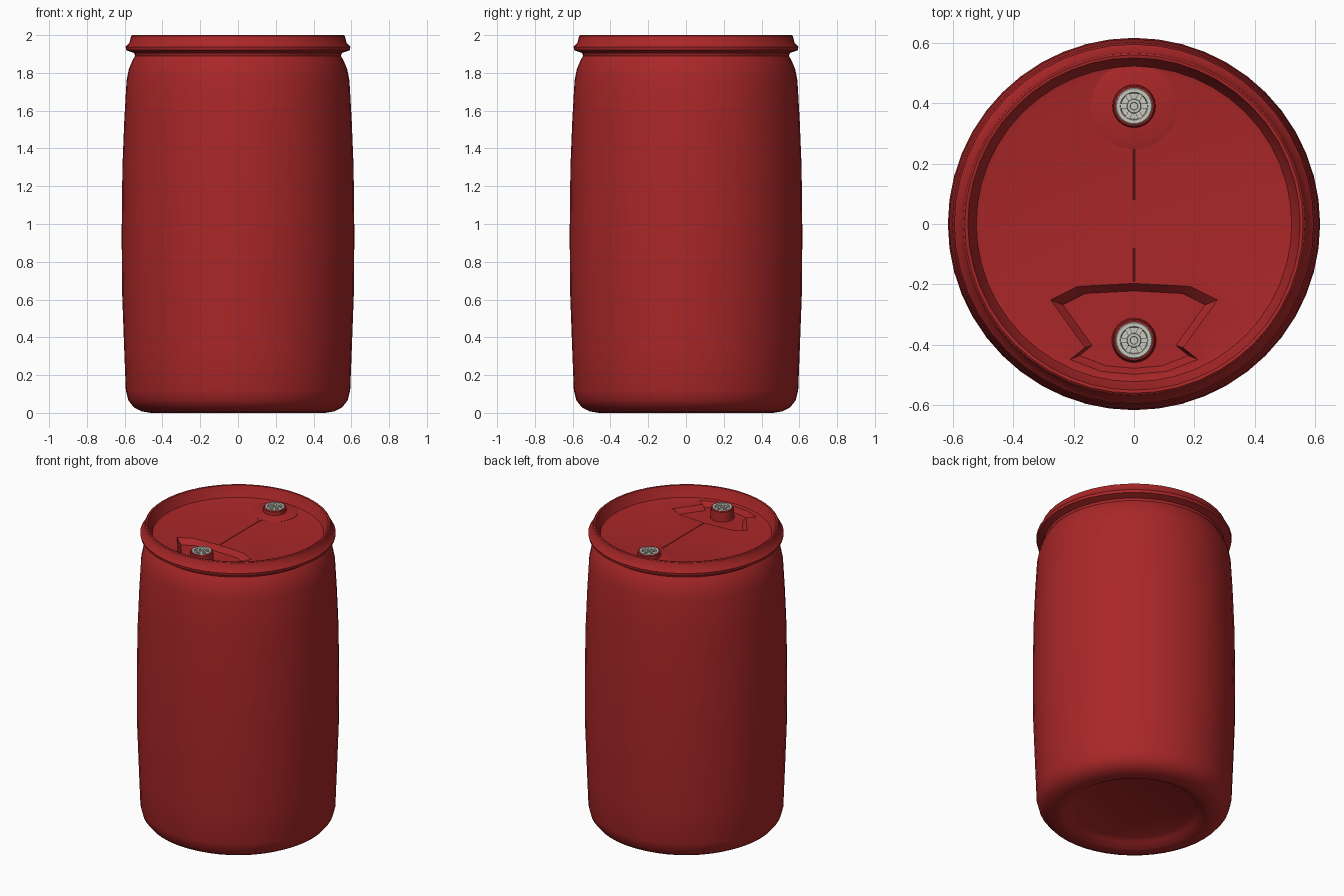
import bpy, bmesh, math
from mathutils import Vector

cube = bpy.data.objects.get("Cube")
if cube:
    bpy.data.objects.remove(cube)


def material(name, rgb):
    m = bpy.data.materials.new(name)
    m.use_nodes = True
    m.diffuse_color = (*rgb, 1)
    m.node_tree.nodes["Principled BSDF"].inputs["Base Color"].default_value = (*rgb, 1)
    return m


RED = material("drum red", (0.40, 0.020, 0.021))
WHITE = material("cap off-white", (0.58, 0.58, 0.51))
LID = 1.925


def finish(name, bm, mat):
    bmesh.ops.recalc_face_normals(bm, faces=bm.faces)
    mesh = bpy.data.meshes.new(name)
    bm.to_mesh(mesh)
    bm.free()
    mesh.materials.append(mat)
    obj = bpy.data.objects.new(name, mesh)
    bpy.context.collection.objects.link(obj)
    return obj


def smooth(obj, angle=32):
    bpy.ops.object.select_all(action='DESELECT')
    obj.select_set(True)
    bpy.context.view_layer.objects.active = obj
    bpy.ops.object.shade_smooth_by_angle(angle=math.radians(angle))


def lathe(name, profile, mat, segments=48, centre=(0, 0, 0)):
    """Spin (radius, height) points about a vertical axis; ends at radius 0 close it."""
    bm = bmesh.new()
    c = Vector(centre)
    rings = []
    for r, z in profile:
        n = 1 if r == 0 else segments
        rings.append([bm.verts.new(c + Vector((r * math.cos(2 * math.pi * i / segments),
                                               r * math.sin(2 * math.pi * i / segments), z)))
                      for i in range(n)])
    for a, b in zip(rings, rings[1:]):
        for i in range(segments):
            j = (i + 1) % segments
            quad = [a[i % len(a)], a[j % len(a)], b[j % len(b)], b[i % len(b)]]
            bm.faces.new(list(dict.fromkeys(quad)))
    return finish(name, bm, mat)


def loft(name, outlines, mat):
    """Skin a stack of equal-length outlines and cap both ends."""
    bm = bmesh.new()
    rings = [[bm.verts.new(p) for p in o] for o in outlines]
    for a, b in zip(rings, rings[1:]):
        for i in range(len(a)):
            j = (i + 1) % len(a)
            bm.faces.new((a[i], a[j], b[j], b[i]))
    bm.faces.new(rings[0])
    bm.faces.new(rings[-1])
    return finish(name, bm, mat)


# Drum shell: dished base, bulging wall, neck, flanged rim and sunken lid
body = lathe("drum_body", [
    (0, 0.05), (0.36, 0.045), (0.39, 0.03), (0.43, 0.004), (0.46, 0), (0.51, 0.008),
    (0.552, 0.03), (0.58, 0.065), (0.594, 0.12), (0.603, 0.35), (0.614, 0.65),
    (0.616, 0.95), (0.612, 1.3), (0.602, 1.55), (0.59, 1.76), (0.578, 1.82),
    (0.558, 1.868), (0.545, 1.89), (0.55, 1.905), (0.592, 1.92), (0.595, 1.938),
    (0.575, 1.96), (0.566, 1.995), (0.56, 2.0), (0.55, 1.998), (0.535, 1.955),
    (0.522, LID + 0.004), (0.505, LID), (0, LID + 0.003)], RED)

# Hand-hold pocket pressed into the front of the lid
right = [(0, -0.195), (0.19, -0.205), (0.28, -0.25), (0.165, -0.41), (0.215, -0.45), (0.11, -0.49)]
outline = right + [(0, -0.5)] + [(-x, y) for x, y in reversed(right[1:])]


def pocket_ring(scale, z):
    return [(x * scale, -0.36 + (y + 0.36) * scale, z) for x, y in outline]


cutter = loft("pocket_cutter", [pocket_ring(0.84, LID - 0.032),
                                pocket_ring(1.0, LID + 0.004), pocket_ring(1.0, 2.1)], RED)
cutter.hide_render = True
cutter.hide_set(True)
cut = body.modifiers.new("pocket", 'BOOLEAN')
cut.object = cutter
cut.solver = 'EXACT'
bpy.ops.object.select_all(action='DESELECT')
body.select_set(True)
bpy.context.view_layer.objects.active = body
bpy.ops.object.modifier_apply(modifier=cut.name)
bpy.data.objects.remove(cutter)
smooth(body)

# Low raised pad around the rear opening
pad = lathe("rear_bung_pad", [(0, LID - 0.01), (0.145, LID - 0.01), (0.145, LID + 0.002),
                              (0.115, LID + 0.01), (0, LID + 0.01)],
            RED, 16, (0, 0.39, 0))
smooth(pad)


# Threaded openings with lugged screw caps
def bung(label, y):
    top = 1.965
    collar = lathe(label + "_bung_collar", [
        (0, LID - 0.035), (0.074, LID - 0.035), (0.07, top - 0.008), (0.066, top - 0.003),
        (0.061, top - 0.003), (0.06, top - 0.012), (0, top - 0.012)], RED, 24, (0, y, 0))
    cap = lathe(label + "_bung_cap", [
        (0, top - 0.014), (0.061, top - 0.014), (0.061, top - 0.003), (0.058, top),
        (0.046, top), (0.043, top - 0.01), (0.024, top - 0.01), (0.022, top - 0.002),
        (0.013, top - 0.002), (0.012, top - 0.009), (0, top - 0.009)], WHITE, 24, (0, y, 0))
    smooth(collar)
    smooth(cap)
    # Six lugs fill parts of the recessed ring
    bm = bmesh.new()
    for k in range(6):
        a = k * math.pi / 3
        lug = bmesh.ops.create_cube(bm, size=1)["verts"]
        for v in lug:
            x, t = 0.034 + v.co.x * 0.022, v.co.y * 0.016
            v.co = (x * math.cos(a) - t * math.sin(a),
                    y + x * math.sin(a) + t * math.cos(a), top - 0.007 + v.co.z * 0.009)
    finish(label + "_bung_lugs", bm, WHITE)


bung("rear", 0.39)
bung("front", -0.385)

# Fine moulding seam across the middle of the lid
loft("lid_seam", [[(s * w, y, z) for s, y in ((-1, -0.19), (1, -0.19), (1, 0.25), (-1, 0.25))]
                  for w, z in ((0.004, LID), (0.001, LID + 0.005))], RED)
